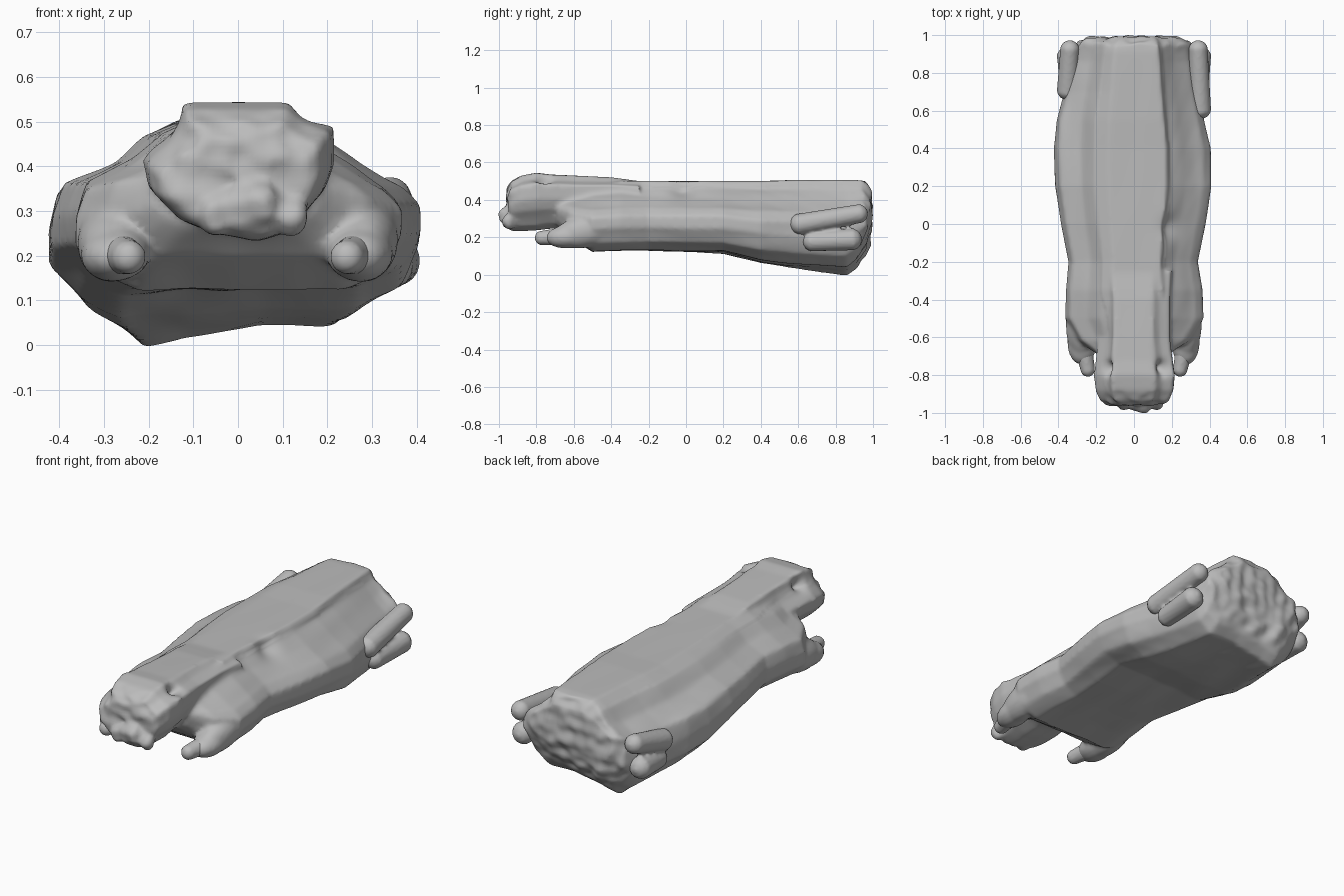
import bpy, bmesh, math
from mathutils import Vector, Matrix, noise

cube = bpy.data.objects.get("Cube")
if cube:
    bpy.data.objects.remove(cube)

stone = bpy.data.materials.new("grey stone")
stone.use_nodes = True
GREY = (0.5, 0.5, 0.5, 1)
stone.diffuse_color = GREY
stone.node_tree.nodes["Principled BSDF"].inputs["Base Color"].default_value = GREY


def loft(bm, rings):
    loops = [[bm.verts.new(p) for p in ring] for ring in rings]
    n = len(loops[0])
    for a, b in zip(loops, loops[1:]):
        for i in range(n):
            j = (i + 1) % n
            bm.faces.new((a[i], a[j], b[j], b[i]))
    bm.faces.new(loops[0][::-1])
    bm.faces.new(loops[-1])


def ellipsoid(bm, center, radii, tilt=0):
    m = Matrix.Translation(center) @ Matrix.Rotation(tilt, 4, 'X') @ Matrix.Diagonal((*radii, 1))
    bmesh.ops.create_icosphere(bm, subdivisions=3, radius=1, matrix=m)


def capsule(bm, a, b, r0, r1):
    a, b = Vector(a), Vector(b)
    d = (b - a).normalized()
    side = d.cross(Vector((0, 0, 1))).normalized()
    up = side.cross(d)
    rings = []
    for base, r, arc in ((a, r0, (-80, -50, -20)), (b, r1, (20, 50, 80))):
        for t in map(math.radians, arc):
            c = base + d * r * math.sin(t)
            rings.append([c + r * math.cos(t) * (side * math.cos(k * math.pi / 8) + up * math.sin(k * math.pi / 8))
                          for k in range(16)])
    loft(bm, rings)


def weather(co, normal):
    """Hollows, rough broken rear, lumpy face and faint carving marks."""
    new = co.copy()
    for c, r, depth in PITS:
        dist = (co - c).length
        if dist < 3 * r:
            inward = Vector((.03, co.y + .02, .36)) - co
            new += inward.normalized() * depth * math.exp(-(dist / r) ** 2)
    if co.y > .9:
        new.y += min(1, (co.y - .9) / .05) * .016 * noise.noise(co * 17)
    elif co.y < -.86:
        new.y += min(1, (-.86 - co.y) / .06) * .012 * noise.noise(co * 20)
    grain = noise.noise(Vector((co.x * 9, co.y * 2.5, co.z * 9)))
    return new + normal * .008 * grain * (1 if co.z < .47 else .2)


def finish(name, bm, voxel, smooth, weathered=False):
    bmesh.ops.recalc_face_normals(bm, faces=bm.faces)
    me = bpy.data.meshes.new(name)
    bm.to_mesh(me)
    bm.free()
    ob = bpy.data.objects.new(name, me)
    bpy.context.collection.objects.link(ob)
    for o in bpy.context.selected_objects:
        o.select_set(False)
    bpy.context.view_layer.objects.active = ob
    ob.select_set(True)
    remesh = ob.modifiers.new("fuse", 'REMESH')
    remesh.mode = 'VOXEL'
    remesh.voxel_size = voxel
    ob.modifiers.new("soften", 'SMOOTH').iterations = smooth
    bpy.ops.object.modifier_apply(modifier="fuse")
    bpy.ops.object.modifier_apply(modifier="soften")
    if weathered:
        # Read all points and normals before moving any of them
        moved = [weather(v.co.copy(), v.normal.copy()) for v in ob.data.vertices]
        ob.data.vertices.foreach_set("co", [c for p in moved for c in p])
        ob.data.update()
    ob.data.materials.clear()
    ob.data.materials.append(stone)
    ob.data.shade_smooth()


# Trunk: cross-section in fractions of side width and height
SECTION = [(.42, 1), (.47, .9), (.66, .76), (.9, .62), (1, .5), (1, .33), (.88, .12), (.65, 0), (.15, 0),
           (-.35, 0), (-.62, 0), (-.82, .1), (-1, .27), (-1, .45), (-.94, .64), (-.66, .77), (-.5, .92), (-.32, 1)]
# y, left width, right width, bottom, top
STATIONS = [(-.69, .19, .19, .27, .44), (-.62, .29, .29, .2, .46), (-.5, .365, .365, .125, .48),
            (-.35, .36, .36, .13, .5), (-.2, .335, .345, .13, .5), (0, .375, .385, .125, .5),
            (.2, .41, .415, .115, .5), (.4, .41, .425, .06, .5), (.55, .375, .41, .035, .505),
            (.7, .345, .37, .015, .505), (.86, .32, .335, -.005, .505), (.91, .31, .32, .03, .505),
            (.955, .3, .3, .1, .5), (.99, .24, .24, .2, .45)]
bm = bmesh.new()
rings = []
for y, wl, wr, lo, hi in STATIONS:
    ring = []
    for u, v in SECTION:
        lift = max(0, y) * .055 * max(0, min(1, 1.6 * (u + .6))) * (1 - v)
        ring.append((u * (wl if u > 0 else wr), y, lo + (hi - lo) * v + lift))
    rings.append(ring)
loft(bm, rings)

# Head: blunt box with rounded jaw, running back into the neck
HEAD = [(.53, 1), (.7, .89), (1, .82), (1, .55), (.9, .35), (.58, .07), (.2, 0),
        (-.25, .04), (-.62, .16), (-.95, .38), (-1, .58), (-.75, .72), (-.62, .88), (-.58, 1)]
rings = []
for y, w, lo, hi in [(-.25, .2, .35, .5), (-.4, .19, .3, .52), (-.6, .19, .25, .53), (-.72, .205, .25, .535),
                     (-.8, .215, .24, .545), (-.88, .205, .235, .53), (-.935, .18, .235, .495), (-.96, .145, .25, .45)]:
    rings.append([(u * w, y, lo + (hi - lo) * v) for u, v in HEAD])
loft(bm, rings)

# Muzzle, teeth, cheeks and brows
ellipsoid(bm, (.03, -.935, .315), (.105, .05, .075))
ellipsoid(bm, (.055, -.955, .32), (.048, .048, .055))
for x in (-.05, .12):
    ellipsoid(bm, (x, -.945, .29), (.04, .04, .05))
for s in (-1, 1):
    ellipsoid(bm, (s * .085, -.935, .41), (.06, .03, .035))
    # Low sloping shoulder and forearm
    ellipsoid(bm, (s * .28, -.53, .235), (.08, .18, .085), .2)
    ellipsoid(bm, (s * .275, -.63, .205), (.075, .115, .06), .1)

# Hollows beside the brow, at the nostrils and on the left flank
PITS = [(Vector((s * .15, -.765, .5)), .035, .05) for s in (-1, 1)]
PITS += [(Vector((x, -.965, .37)), .03, .02) for x in (-.04, .11)]
PITS.append((Vector((.2, -.02, .46)), .06, .03))
finish("body", bm, .0125, 3, weathered=True)

# Front paws
for s, side in ((-1, "right"), (1, "left")):
    bm = bmesh.new()
    capsule(bm, (s * .27, -.64, .205), (s * .245, -.77, .197), .054, .04)
    finish(side + "_front_paw", bm, .01, 2)

# Hind feet: two stubby toes on each flank
for s, side, start in ((-1, "right", .1), (1, "left", 0)):
    bm = bmesh.new()
    capsule(bm, (s * .352, .615 + start, .272), (s * .34, .92, .325), .06, .054)
    capsule(bm, (s * .34, .68 + start * .6, .178), (s * .35, .88, .188), .056, .062)
    finish(side + "_hind_foot", bm, .01, 2)
